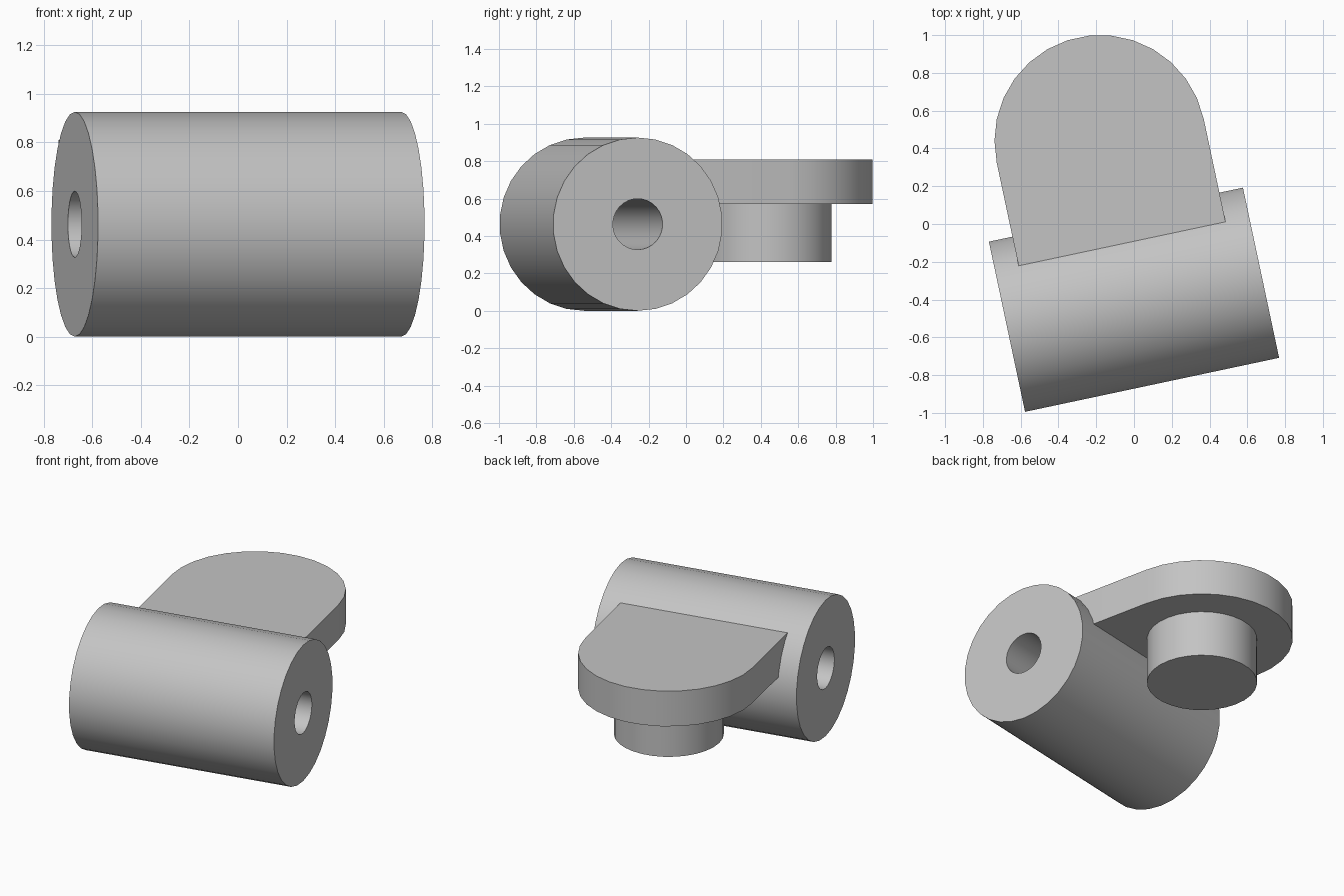
import bpy
import bmesh
from math import radians, pi, cos, sin
from mathutils import Matrix, Vector

cube = bpy.data.objects.get("Cube")
if cube:
    bpy.data.objects.remove(cube)

grey = bpy.data.materials.new("plain grey")
grey.use_nodes = True
grey.diffuse_color = (0.55, 0.55, 0.55, 1)
grey.node_tree.nodes["Principled BSDF"].inputs["Base Color"].default_value = grey.diffuse_color

SIDES = 30
BARREL_R, HOLE_R, BARREL_LEN = 0.463, 0.136, 1.375
PLATE_R, PLATE_Y, PLATE_LOW, PLATE_TOP = 0.56, 0.86, 0.57, 0.81
PEG_R, PEG_LOW = 0.34, 0.26

# The whole part is turned about the vertical through the barrel centre
PLACE = Matrix.Translation((0, -0.401, 0)) @ Matrix.Rotation(radians(12), 4, "Z")


def finish(name, bm):
    bmesh.ops.remove_doubles(bm, verts=bm.verts, dist=1e-5)
    bmesh.ops.recalc_face_normals(bm, faces=bm.faces)
    mesh = bpy.data.meshes.new(name)
    bm.to_mesh(mesh)
    bm.free()
    mesh.materials.append(grey)
    obj = bpy.data.objects.new(name, mesh)
    bpy.context.collection.objects.link(obj)
    obj.matrix_world = PLACE
    bpy.ops.object.select_all(action="DESELECT")
    obj.select_set(True)
    bpy.context.view_layer.objects.active = obj
    bpy.ops.object.shade_smooth_by_angle(angle=radians(30))
    return obj


def extrude_outline(name, outline, low, high):
    bm = bmesh.new()
    face = bm.faces.new([bm.verts.new((x, y, low)) for x, y in outline])
    made = bmesh.ops.extrude_face_region(bm, geom=[face])["geom"]
    moved = [v for v in made if isinstance(v, bmesh.types.BMVert)]
    bmesh.ops.translate(bm, verts=moved, vec=(0, 0, high - low))
    return finish(name, bm)


def arc(radius, sweep, steps):
    return [(radius * cos(sweep * i / steps), PLATE_Y + radius * sin(sweep * i / steps))
            for i in range(steps + 1)]


# Barrel with a through hole: a wall section spun around the x axis
bm = bmesh.new()
half = BARREL_LEN / 2
section = [(-half, HOLE_R), (-half, BARREL_R), (half, BARREL_R), (half, HOLE_R)]
verts = [bm.verts.new((x, 0, BARREL_R + r)) for x, r in section]
edges = [bm.edges.new((verts[i - 1], verts[i])) for i in range(len(verts))]
bmesh.ops.spin(bm, geom=verts + edges, cent=Vector((0, 0, BARREL_R)),
               axis=(1, 0, 0), angle=2 * pi, steps=SIDES)
finish("barrel", bm)

# Round-ended plate, its square end let into the barrel wall
root = 0.29
outline = [(PLATE_R, root)] + arc(PLATE_R, pi, SIDES // 2) + [(-PLATE_R, root)]
extrude_outline("round_ended_plate", outline, PLATE_LOW, PLATE_TOP)

# Peg hanging below the plate
extrude_outline("peg", arc(PEG_R, 2 * pi, SIDES)[:-1], PEG_LOW, PLATE_LOW)
